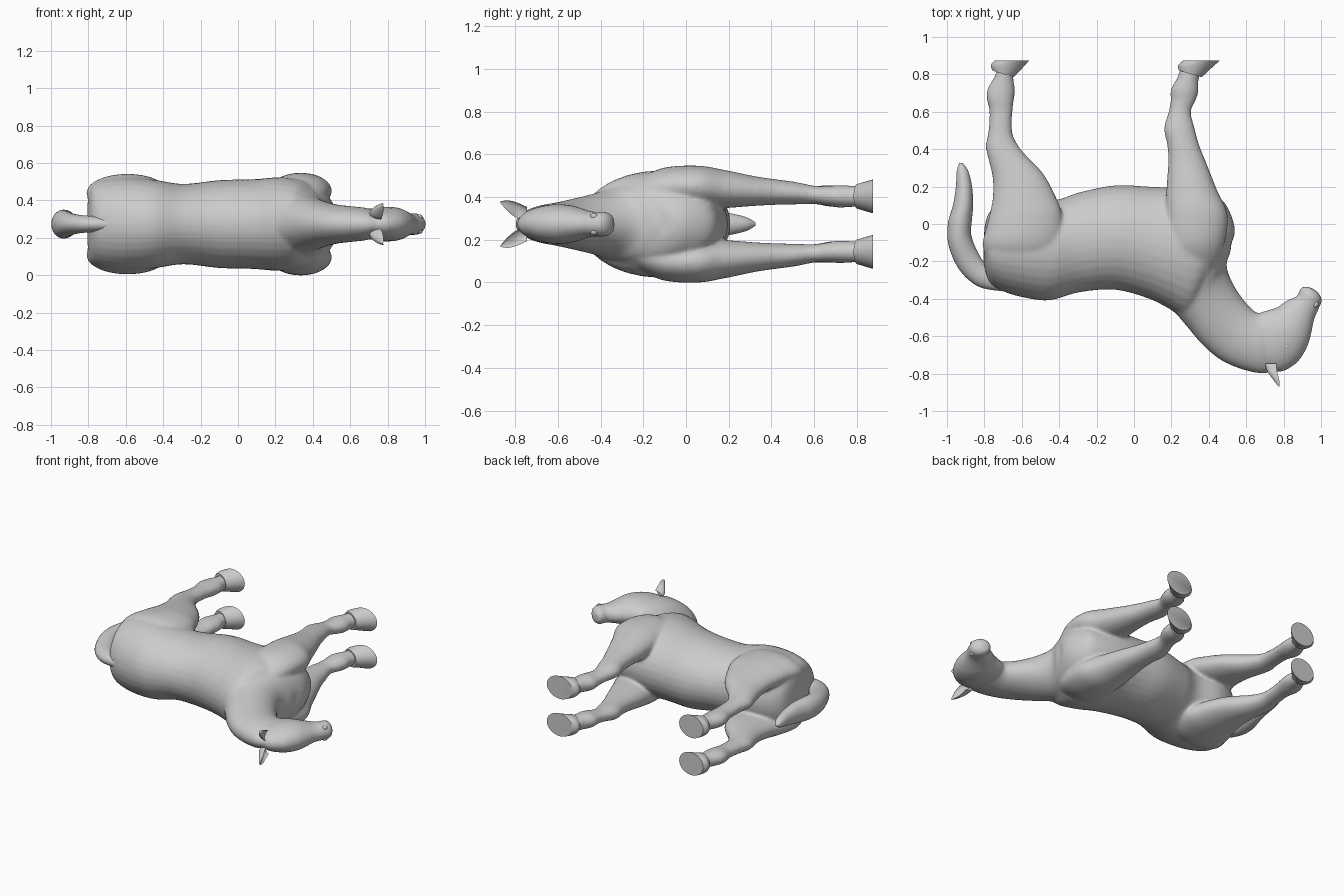
import bpy, bmesh, math
from mathutils import Matrix, Vector

Z0 = 0.273      # height of the horse's plane of symmetry (it lies on its side)


def spline(rings, sub):
    """Catmull-Rom interpolation between the given rings."""
    out, n = [], len(rings)
    for i in range(n - 1):
        p0, p1, p2, p3 = (rings[min(max(i + k, 0), n - 1)] for k in (-1, 0, 1, 2))
        for s in range(sub):
            t = s / sub
            out.append([0.5 * (2 * b + (c - a) * t + (2 * a - 5 * b + 4 * c - d) * t * t
                        + (3 * b - a - 3 * c + d) * t ** 3)
                        for a, b, c, d in zip(p0, p1, p2, p3)])
    out.append(list(rings[-1]))
    return out


def loft(bm, rings, side=1, sub=6, seg=32, scoop=False):
    """Rings: (edge A x, y, edge B x, y, sideways offset, sideways half width)."""
    loops = []
    for ax, ay, bx, by, off, w in spline(rings, sub):
        loop = []
        for k in range(seg):
            a = 2 * math.pi * k / seg
            c, s = math.cos(a), math.sin(a)
            if scoop and c > 0:
                c *= -0.4
            loop.append(bm.verts.new(((ax + bx) / 2 + c * (bx - ax) / 2,
                                      (ay + by) / 2 + c * (by - ay) / 2,
                                      Z0 + side * off + s * w)))
        loops.append(loop)
    faces = [bm.faces.new(loops[0]), bm.faces.new(loops[-1])]
    for p, q in zip(loops, loops[1:]):
        for k in range(seg):
            j = (k + 1) % seg
            faces.append(bm.faces.new((p[k], p[j], q[j], q[k])))
    bmesh.ops.recalc_face_normals(bm, faces=faces)


def finish(bm, name, angle=50):
    me = bpy.data.meshes.new(name)
    bm.to_mesh(me)
    bm.free()
    ob = bpy.data.objects.new(name, me)
    bpy.context.collection.objects.link(ob)
    bpy.ops.object.select_all(action='DESELECT')
    ob.select_set(True)
    bpy.context.view_layer.objects.active = ob
    bpy.ops.object.shade_smooth_by_angle(angle=math.radians(angle))
    return ob


def mid(rings):
    """Rings of a part lying on the symmetry plane."""
    return [(*r[:4], 0, r[4]) for r in rings]


torso = mid([
    (-.805, -.20, -.80, -.02, .15), (-.775, -.31, -.775, .06, .21),
    (-.70, -.36, -.70, .12, .24), (-.58, -.395, -.58, .15, .25),
    (-.45, -.408, -.42, .13, .235), (-.29, -.365, -.29, .17, .215),
    (-.10, -.352, -.10, .207, .235), (.08, -.40, .08, .20, .24),
    (.20, -.46, .25, .19, .25), (.28, -.50, .40, .16, .235),
    (.34, -.45, .48, .12, .20), (.42, -.35, .53, .02, .14),
    (.47, -.25, .54, -.05, .07)])
neck = mid([
    (.05, -.37, .50, .05, .20), (.20, -.46, .52, -.12, .18),
    (.28, -.545, .495, -.22, .15), (.36, -.64, .53, -.32, .125),
    (.46, -.725, .59, -.41, .105), (.57, -.775, .65, -.47, .095),
    (.68, -.80, .70, -.48, .085), (.74, -.79, .74, -.50, .06)])
head = mid([
    (.70, -.78, .66, -.56, .065), (.79, -.79, .665, -.485, .085),
    (.875, -.738, .71, -.462, .093), (.925, -.66, .765, -.445, .088),
    (.947, -.59, .80, -.42, .074), (.964, -.51, .835, -.40, .061),
    (.99, -.45, .87, -.388, .058), (1.005, -.41, .882, -.36, .059),
    (.99, -.372, .892, -.342, .05), (.96, -.345, .91, -.332, .03)])
front_leg = [
    (.20, -.25, .40, -.30, .12, .06), (.17, -.12, .48, -.12, .17, .09),
    (.17, .05, .50, .05, .177, .097), (.172, .17, .445, .18, .165, .09),
    (.182, .32, .39, .32, .155, .07), (.178, .42, .35, .42, .15, .06),
    (.16, .51, .325, .51, .145, .053), (.185, .60, .305, .60, .137, .043),
    (.195, .66, .33, .66, .132, .046), (.196, .72, .345, .71, .13, .053),
    (.23, .78, .345, .77, .13, .05), (.245, .83, .36, .81, .13, .05)]
hind_leg = [
    (-.76, -.25, -.42, -.25, .12, .08), (-.81, -.12, -.38, -.10, .165, .097),
    (-.785, 0, -.385, .05, .175, .09), (-.757, .13, -.415, .14, .165, .085),
    (-.757, .25, -.485, .27, .155, .072), (-.785, .37, -.58, .37, .148, .058),
    (-.793, .42, -.625, .43, .145, .051), (-.78, .49, -.65, .49, .142, .045),
    (-.773, .60, -.65, .60, .137, .043), (-.79, .68, -.642, .66, .132, .05),
    (-.78, .73, -.637, .72, .13, .05), (-.745, .79, -.645, .78, .13, .048),
    (-.735, .83, -.64, .81, .13, .05)]

# Torso, neck, head and legs fused into one smooth skin
bm = bmesh.new()
for part in (torso, neck, head):
    loft(bm, part)
for side in (1, -1):
    loft(bm, front_leg, side)
    loft(bm, hind_leg, side)
body = finish(bm, "horse_body", 180)
remesh = body.modifiers.new("fuse", 'REMESH')
remesh.mode = 'VOXEL'
remesh.voxel_size = 0.01
remesh.use_smooth_shade = True
smooth = body.modifiers.new("soften", 'SMOOTH')
smooth.factor = 0.5
smooth.iterations = 10

# Tail
tail = mid([
    (-.70, -.36, -.70, -.24, .04), (-.83, -.335, -.785, -.22, .045),
    (-.93, -.25, -.835, -.15, .055), (-.99, -.12, -.87, -.06, .072),
    (-.995, 0, -.867, .02, .077), (-.968, .10, -.86, .10, .07),
    (-.952, .20, -.866, .20, .052), (-.948, .28, -.885, .28, .033),
    (-.935, .325, -.915, .325, .008)])
bm = bmesh.new()
loft(bm, tail)
finish(bm, "tail", 80)

# Hooves, with flat soles and toes pointing forward
hooves = {
    "front_hoof": [(.24, .82, .362, .785, .13, .058), (.237, .85, .41, .83, .13, .069),
                   (.265, .875, .46, .875, .13, .079)],
    "hind_hoof": [(-.757, .82, -.643, .785, .13, .058), (-.765, .85, -.60, .83, .13, .069),
                  (-.745, .875, -.56, .875, .13, .079)]}
for side, label in ((1, "left"), (-1, "right")):
    for name, rings in hooves.items():
        bm = bmesh.new()
        loft(bm, rings, side, sub=4)
        finish(bm, f"{label}_{name}", 40)

    # Ear, hollow at the front
    bm = bmesh.new()
    loft(bm, [(.70, -.745, .82, -.745, .05, .03), (.712, -.785, .82, -.80, .065, .036),
              (.742, -.83, .81, -.835, .085, .026), (.772, -.868, .785, -.87, .103, .004)],
         side, scoop=True)
    finish(bm, f"{label}_ear", 60)

    # Eye with a raised lid rim, and nostril
    for name, x, y, off, size in (("eye", .815, -.655, .073, (.02, .014, .014)),
                                  ("eyelid", .815, -.655, .068, (.032, .021, .014)),
                                  ("nostril", .972, -.432, .036, (.014, .018, .016))):
        bm = bmesh.new()
        bmesh.ops.create_uvsphere(bm, u_segments=20, v_segments=12, radius=1)
        bmesh.ops.transform(bm, verts=bm.verts, matrix=(
            Matrix.Translation(Vector((x, y, Z0 + side * off)))
            @ Matrix.Rotation(math.radians(-35), 4, 'Z') @ Matrix.Diagonal((*size, 1))))
        finish(bm, f"{label}_{name}", 180)
